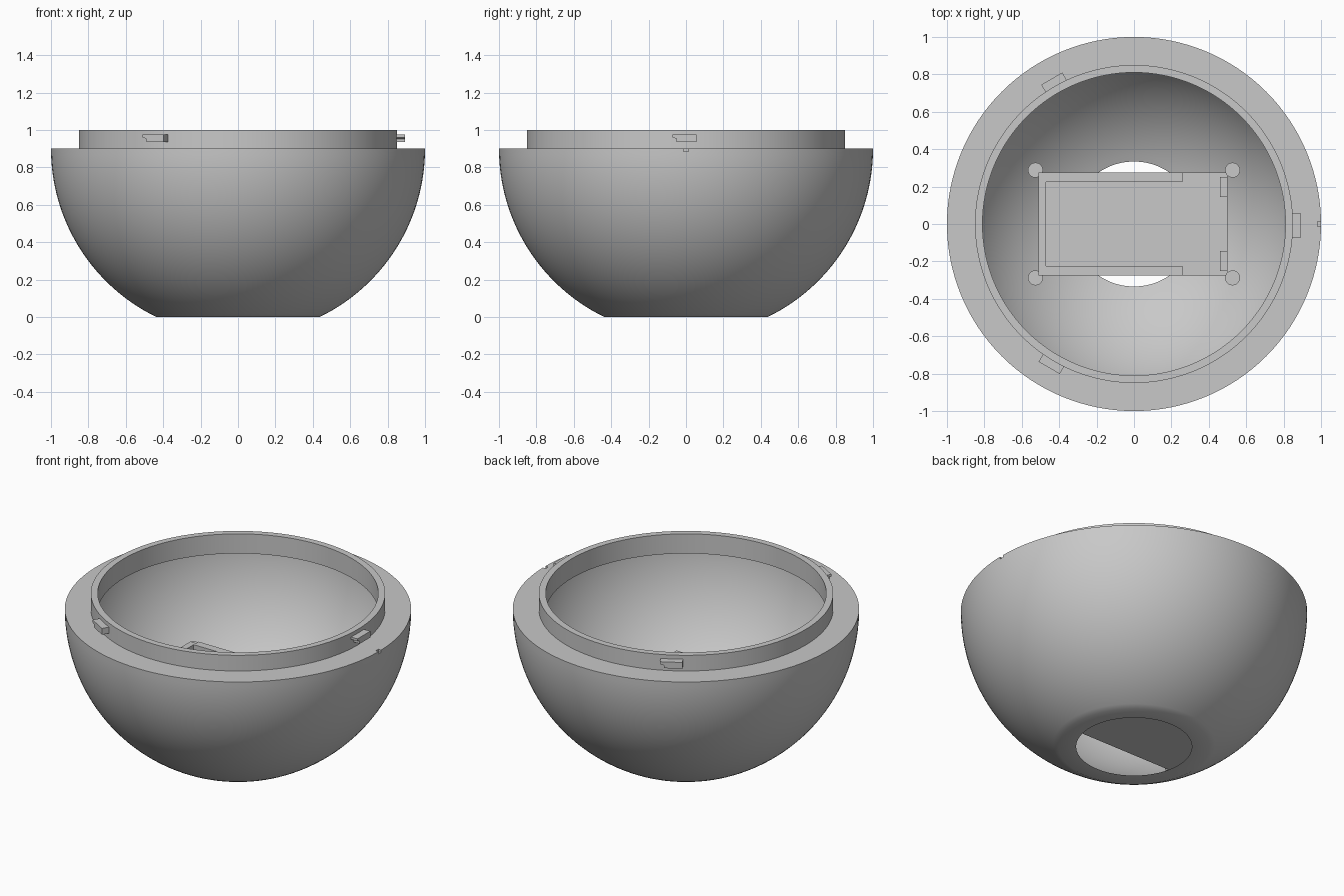
import bpy, bmesh, math
from mathutils import Matrix

if "Cube" in bpy.data.objects:
    bpy.data.objects.remove(bpy.data.objects["Cube"], do_unlink=True)

grey = bpy.data.materials.new("plain grey")
grey.use_nodes = True
grey.diffuse_color = (0.58, 0.58, 0.58, 1)
grey.node_tree.nodes["Principled BSDF"].inputs["Base Color"].default_value = grey.diffuse_color

CENTRE = 0.9          # height of the bowl's widest circle
OUTER, INNER = 1.0, 0.96


def make(name, bm, smooth=False):
    bmesh.ops.recalc_face_normals(bm, faces=bm.faces)
    mesh = bpy.data.meshes.new(name)
    bm.to_mesh(mesh)
    bm.free()
    mesh.materials.append(grey)
    obj = bpy.data.objects.new(name, mesh)
    bpy.context.collection.objects.link(obj)
    if smooth:
        bpy.ops.object.select_all(action="DESELECT")
        obj.select_set(True)
        bpy.context.view_layer.objects.active = obj
        bpy.ops.object.shade_smooth_by_angle(angle=math.radians(30))
    return obj


def box(name, x0, x1, y0, y1, z0, z1):
    bm = bmesh.new()
    bmesh.ops.create_cube(bm, size=1)
    for v in bm.verts:
        v.co = (x1 if v.co.x > 0 else x0, y1 if v.co.y > 0 else y0, z1 if v.co.z > 0 else z0)
    return make(name, bm)


def lathe(name, profile, steps=128):
    bm = bmesh.new()
    verts = [bm.verts.new((r, 0, z)) for r, z in profile]
    edges = [bm.edges.new((a, b)) for a, b in zip(verts, verts[1:] + verts[:1])]
    bmesh.ops.spin(bm, geom=verts + edges, cent=(0, 0, 0), axis=(0, 0, 1),
                   angle=math.tau, steps=steps, use_merge=True)
    bmesh.ops.remove_doubles(bm, verts=bm.verts, dist=0.0001)
    return make(name, bm)


def arc(radius, z0, z1, count=32):
    a0, a1 = (math.asin((z - CENTRE) / radius) for z in (z0, z1))
    angles = [a0 + (a1 - a0) * i / count for i in range(count + 1)]
    return [(radius * math.cos(a), CENTRE + radius * math.sin(a)) for a in angles]


# Hollow bowl with a flat shoulder, upright lip and open bottom
shell = lathe("bowl_shell", arc(OUTER, 0, CENTRE) + [(0.85, CENTRE), (0.85, 1), (0.81, 1), (0.81, 0.875)]
              + arc(INNER, 0.875, 0))

# Small alignment notch in the shoulder edge
cutter = box("notch_cutter", 0.98, 1.05, -0.013, 0.013, 0.885, 0.95)
cutter.hide_render = True
cut = shell.modifiers.new("notch", "BOOLEAN")
cut.operation, cut.object, cut.solver = "DIFFERENCE", cutter, "EXACT"
bpy.ops.object.select_all(action="DESELECT")
shell.select_set(True)
bpy.context.view_layer.objects.active = shell
bpy.ops.object.modifier_apply(modifier=cut.name)
bpy.data.objects.remove(cutter, do_unlink=True)
bpy.ops.object.shade_smooth_by_angle(angle=math.radians(30))

# Three locking lugs around the lip
lug_profile = [(-0.073, 0.975), (0.057, 0.975), (0.057, 0.935), (-0.05, 0.935), (-0.05, 0.953), (-0.073, 0.96)]
for i in range(3):
    bm = bmesh.new()
    face = bm.faces.new([bm.verts.new((0.84, y, z)) for y, z in lug_profile])
    out = bmesh.ops.extrude_face_region(bm, geom=[face])
    for v in out["geom"]:
        if isinstance(v, bmesh.types.BMVert):
            v.co.x = 0.893
    bm.transform(Matrix.Rotation(i * math.tau / 3, 4, "Z"))
    make(f"locking_lug_{i + 1}", bm)

# Tray floor with end wall
box("tray_floor", -0.51, 0.5, -0.275, 0.275, 0.15, 0.19)
box("tray_end_wall", -0.51, -0.47, -0.25, 0.25, 0.17, 0.46)

# Side rails, end stops and corner posts on both sides
for side, s in (("back", 1), ("front", -1)):
    box(f"{side}_rail", -0.47, 0.26, *sorted((s * 0.225, s * 0.275)), 0.17, 0.46)
    box(f"{side}_rail_corner", -0.51, -0.465, *sorted((s * 0.225, s * 0.275)), 0.17, 0.455)
    box(f"{side}_end_stop", 0.46, 0.5, *sorted((s * 0.145, s * 0.25)), 0.17, 0.36)
    for end, x in (("left", 0.527), ("right", -0.527)):
        bm = bmesh.new()
        bmesh.ops.create_cone(bm, cap_ends=True, segments=32, radius1=0.04, radius2=0.04, depth=0.2,
                              matrix=Matrix.Translation((x, s * 0.288, 0.25)))
        make(f"{side}_{end}_post", bm, smooth=True)
